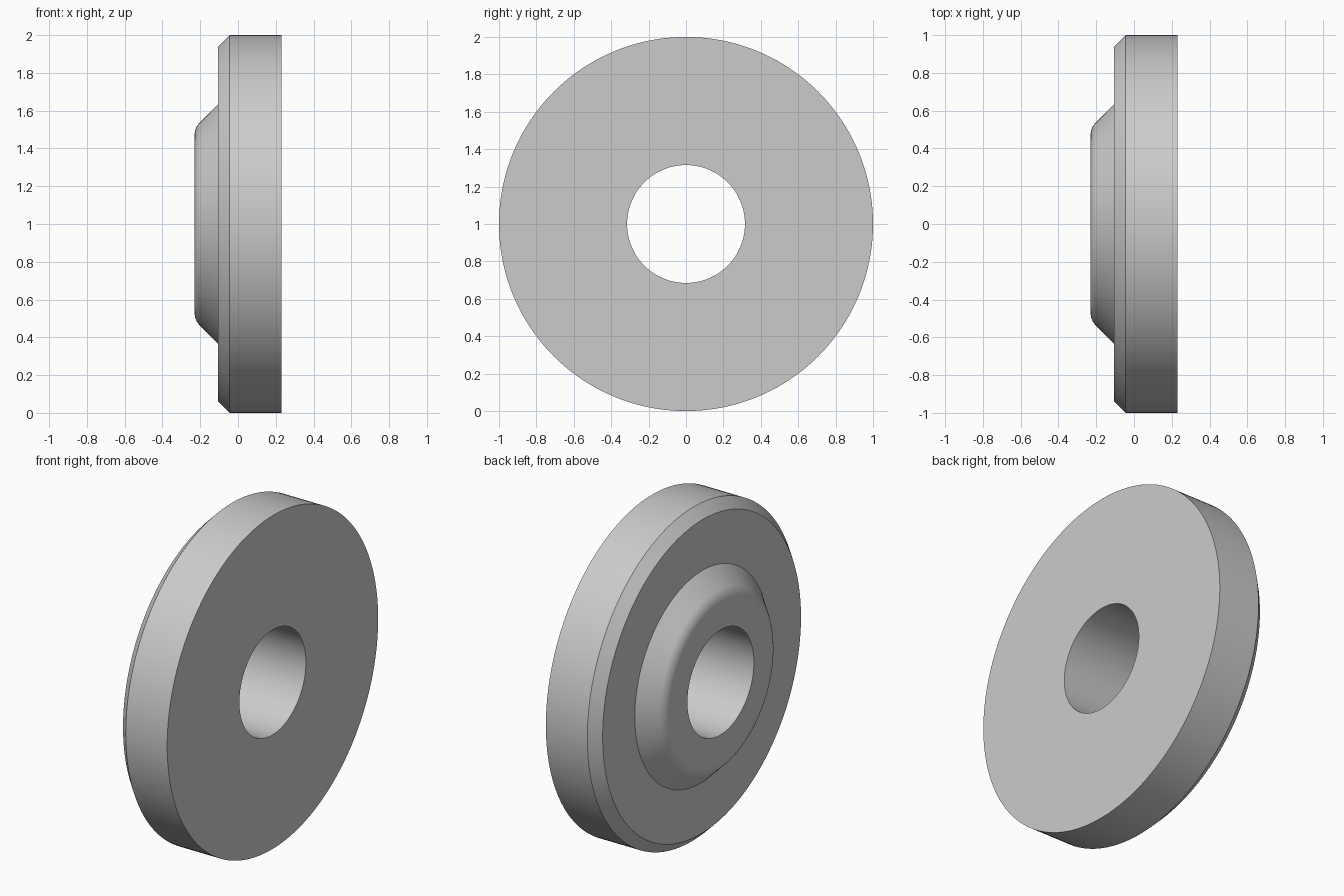
import bpy
import bmesh
from math import cos, sin, pi, radians
from mathutils import Vector

cube = bpy.data.objects.get("Cube")
if cube:
    bpy.data.objects.remove(cube, do_unlink=True)

# Material
GREY = (0.6, 0.6, 0.6, 1.0)
grey = bpy.data.materials.new("plain grey")
grey.use_nodes = True
grey.diffuse_color = GREY
grey.node_tree.nodes["Principled BSDF"].inputs["Base Color"].default_value = GREY

# Main dimensions
BACK, FACE, HUB = 0.23, -0.105, -0.23
RIM, BORE = 1.0, 0.315
CHAMFER, HUB_FOOT, FILLET = 0.06, 0.635, 0.1
SEGMENTS, ARC_STEPS = 160, 8

# Half section as (x, radius): flat back, chamfered rim, conical hub
profile = [
    (BACK, BORE),
    (BACK, RIM),
    (FACE + CHAMFER, RIM),
    (FACE, RIM - CHAMFER),
    (FACE, HUB_FOOT),
]

# Rounded hub edge, tangent to the 45 degree cone and the flat hub end
arc_x = HUB + FILLET
cone_end_x = arc_x - FILLET * cos(pi / 4)
arc_r = HUB_FOOT - (FACE - cone_end_x) - FILLET * sin(pi / 4)
for i in range(ARC_STEPS + 1):
    a = pi / 4 * (1 - i / ARC_STEPS)
    profile.append((arc_x - FILLET * cos(a), arc_r + FILLET * sin(a)))
profile.append((HUB, BORE))

# Revolve the closed section about the x axis
bm = bmesh.new()
verts = [bm.verts.new((x, 0, 1 + r)) for x, r in profile]
edges = [bm.edges.new((v, verts[i - 1])) for i, v in enumerate(verts)]
bmesh.ops.spin(bm, geom=verts + edges, cent=Vector((0, 0, 1)), axis=Vector((1, 0, 0)),
               angle=2 * pi, steps=SEGMENTS, use_merge=True)
bmesh.ops.remove_doubles(bm, verts=bm.verts, dist=0.0001)
bmesh.ops.recalc_face_normals(bm, faces=bm.faces)

mesh = bpy.data.meshes.new("flanged_washer")
bm.to_mesh(mesh)
bm.free()
mesh.materials.append(grey)
washer = bpy.data.objects.new("flanged_washer", mesh)
bpy.context.collection.objects.link(washer)

# Smooth round faces with crisp machined edges
bpy.ops.object.select_all(action="DESELECT")
washer.select_set(True)
bpy.context.view_layer.objects.active = washer
bpy.ops.object.shade_smooth_by_angle(angle=radians(30))
weighted = washer.modifiers.new("flat_end_normals", "WEIGHTED_NORMAL")
weighted.keep_sharp = True
